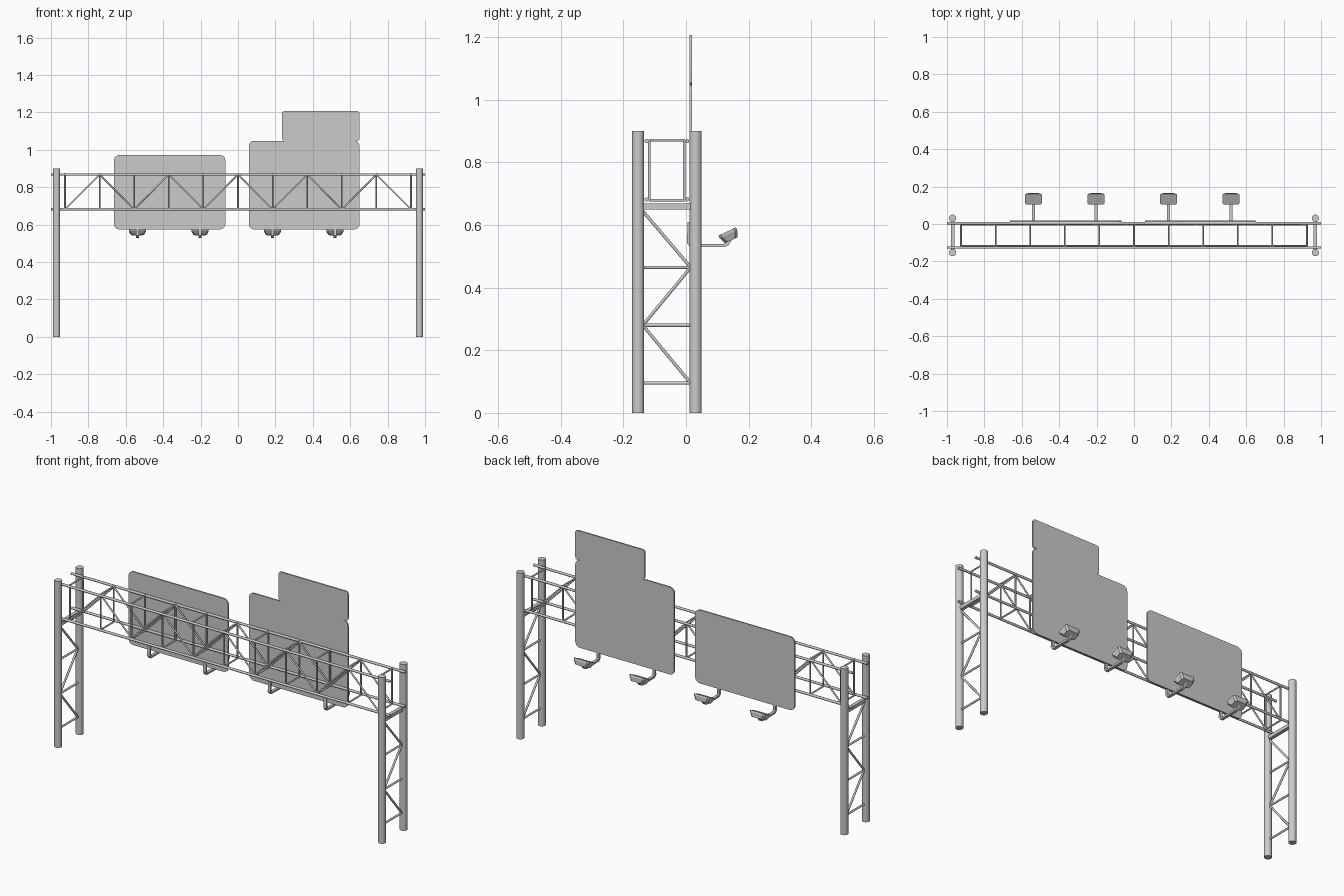
import bpy, bmesh, math
from mathutils import Vector, Matrix

if "Cube" in bpy.data.objects:
    bpy.data.objects.remove(bpy.data.objects["Cube"])


def finish(name, bm, smooth=False):
    bmesh.ops.recalc_face_normals(bm, faces=bm.faces)
    me = bpy.data.meshes.new(name)
    bm.to_mesh(me)
    bm.free()
    ob = bpy.data.objects.new(name, me)
    bpy.context.collection.objects.link(ob)
    if smooth:
        bpy.ops.object.select_all(action='DESELECT')
        ob.select_set(True)
        bpy.context.view_layer.objects.active = ob
        bpy.ops.object.shade_smooth_by_angle(angle=math.radians(50))
    return ob


def rods(name, pairs, r, sides=8, smooth=True):
    """Straight bars between pairs of points, in one object."""
    bm = bmesh.new()
    for a, b in pairs:
        a, b = Vector(a), Vector(b)
        d = b - a
        rot = d.to_track_quat('Z', 'Y').to_matrix().to_4x4()
        spin = Matrix.Rotation(math.pi / sides, 4, 'Z')
        bmesh.ops.create_cone(bm, cap_ends=True, segments=sides, radius1=r, radius2=r,
                              depth=d.length, matrix=Matrix.Translation((a + b) / 2) @ rot @ spin)
    return finish(name, bm, smooth)


def panel(name, x0, x1, z0, z1, r, y0=0.011, y1=0.019):
    """Flat sheet with rounded corners."""
    bm = bmesh.new()
    pts = []
    for cx, cz, start in ((x1 - r, z1 - r, 0), (x0 + r, z1 - r, 90),
                          (x0 + r, z0 + r, 180), (x1 - r, z0 + r, 270)):
        for i in range(6):
            t = math.radians(start + i * 18)
            pts.append(bm.verts.new((cx + r * math.cos(t), y0, cz + r * math.sin(t))))
    face = bm.faces.new(pts)
    ext = bmesh.ops.extrude_face_region(bm, geom=[face])
    vs = [g for g in ext['geom'] if isinstance(g, bmesh.types.BMVert)]
    bmesh.ops.translate(bm, vec=(0, y1 - y0, 0), verts=vs)
    return finish(name, bm, True)


# Support towers
YF, YB = -0.153, 0.031
for side, x in (("left", -0.97), ("right", 0.97)):
    rods(side + "_posts", [((x, y, 0), (x, y, 0.90)) for y in (YF, YB)], 0.0195, 16)
    rods(side + "_cap_beam", [((x, YF, 0.659), (x, YB, 0.659))], 0.0135, 4, False)
    levels = (0.645, 0.465, 0.28, 0.095)
    braces = [((x, YF, z), (x, YB, z)) for z in levels[1:]]
    for i in range(3):
        ya, yb = (-0.138, 0.015) if i % 2 == 0 else (0.015, -0.138)
        braces.append(((x, ya, levels[i]), (x, yb, levels[i + 1])))
    rods(side + "_tower_braces", braces, 0.0055)

# Box truss
Z0, Z1 = 0.682, 0.868
rods("truss_chords", [((-1, y, z), (1, y, z)) for y in (-0.126, 0.004) for z in (Z0, Z1)], 0.0068)
xs = [-0.925 + 0.185 * i for i in range(11)]
uprights, diagonals, struts = [], [], []
for y in (-0.117, -0.005):
    uprights += [((x, y, Z0 - 0.004), (x, y, Z1 + 0.004)) for x in xs]
    for i in range(10):
        za, zb = (Z0, Z1) if i % 2 == 0 else (Z1, Z0)
        diagonals.append(((xs[i], y, za), (xs[i + 1], y, zb)))
for z in (Z0 - 0.003, Z1 + 0.003):
    struts += [((x, -0.119, z), (x, -0.003, z)) for x in xs]
rods("truss_uprights", uprights, 0.0045)
rods("truss_diagonals", diagonals, 0.0045)
rods("truss_cross_struts", struts, 0.0045)

# Sign panels
panel("left_sign", -0.663, -0.068, 0.575, 0.972, 0.028)
panel("right_sign", 0.058, 0.65, 0.575, 1.048, 0.028)
panel("exit_tab_sign", 0.235, 0.65, 1.048, 1.207, 0.014)


# Lamps on bent arms under the signs
def lamp_arm(name, x):
    path = [(0.011, 0.61), (0.008, 0.545), (0.016, 0.535), (0.122, 0.535), (0.132, 0.54), (0.142, 0.556)]
    p = [Vector(q) for q in path]
    h = 0.0055
    bm = bmesh.new()
    prev = None
    for i, c in enumerate(p):
        d0 = (c - p[max(i - 1, 0)]).normalized()
        d1 = (p[min(i + 1, len(p) - 1)] - c).normalized()
        t = (d0 + d1).normalized()
        n = Vector((-t.y, t.x)) * h
        ring = [bm.verts.new((x + sx * 0.008, c.x + s * n.x, c.y + s * n.y))
                for sx, s in ((-1, -1), (1, -1), (1, 1), (-1, 1))]
        if prev:
            for k in range(4):
                bm.faces.new((prev[k], prev[(k + 1) % 4], ring[(k + 1) % 4], ring[k]))
        else:
            bm.faces.new(ring)
        prev = ring
    bm.faces.new(prev)
    finish(name, bm)


def lamp_head(name, x):
    # octagonal housing that narrows towards its back
    bm = bmesh.new()
    rings = []
    for w, l, c, z in ((0.036, 0.022, 0.010, -0.016), (0.045, 0.031, 0.008, 0.006), (0.046, 0.031, 0.008, 0.015)):
        pts = [(w, l - c), (w - c, l), (c - w, l), (-w, l - c),
               (-w, c - l), (c - w, -l), (w - c, -l), (w, c - l)]
        rings.append([bm.verts.new((px, py, z)) for px, py in pts])
    for a, b in zip(rings, rings[1:]):
        for k in range(8):
            bm.faces.new((a[k], a[(k + 1) % 8], b[(k + 1) % 8], b[k]))
    bm.faces.new(rings[0])
    bm.faces.new(rings[-1])
    m = Matrix.Translation((x, 0.138, 0.566)) @ Matrix.Rotation(math.radians(25), 4, 'X')
    bmesh.ops.transform(bm, matrix=m, verts=bm.verts)
    finish(name, bm)


for i, x in enumerate((-0.538, -0.203, 0.184, 0.518)):
    lamp_arm(f"lamp_arm_{i + 1}", x)
    lamp_head(f"lamp_head_{i + 1}", x)
